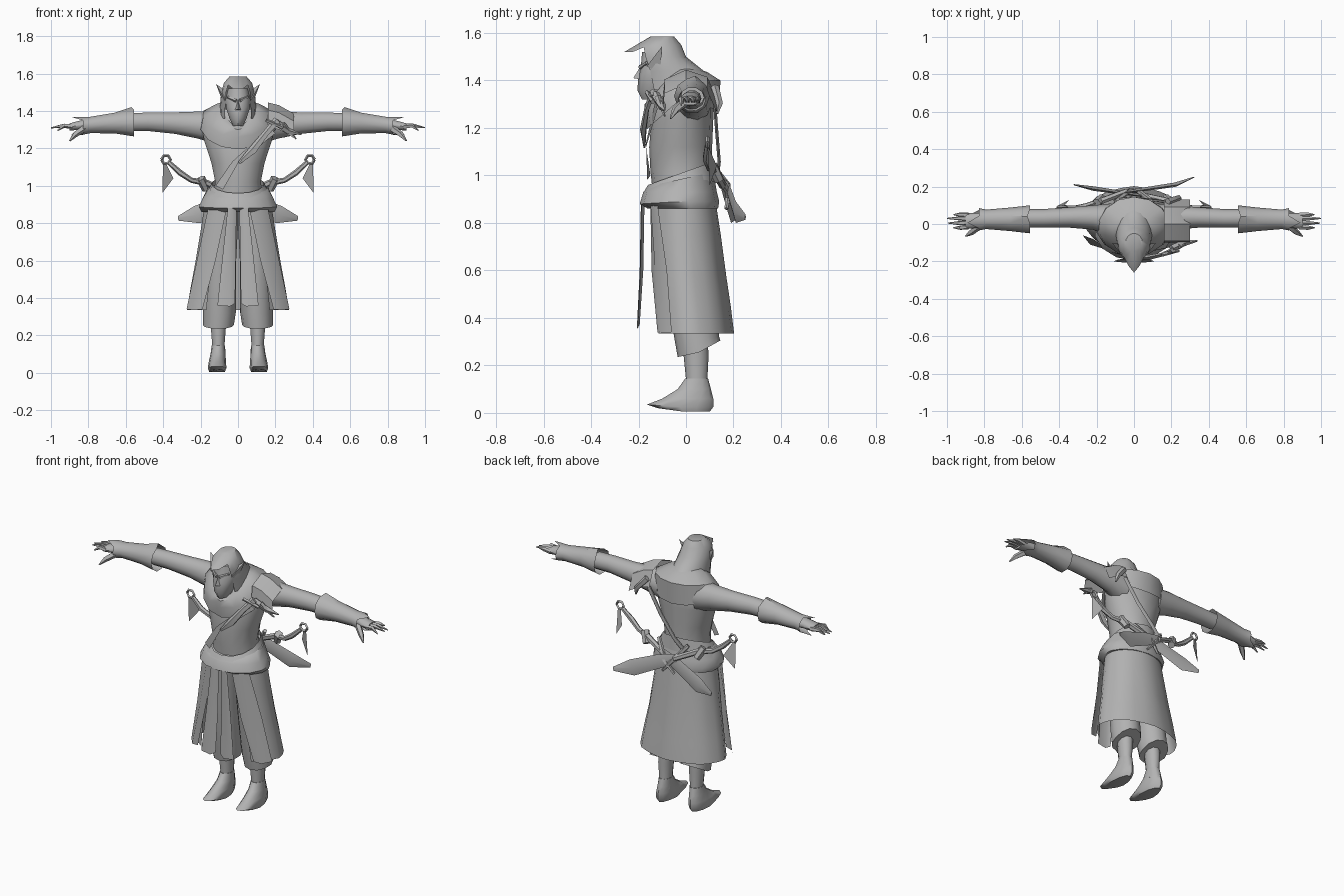
import bpy, bmesh, math
from mathutils import Vector

cloth = bpy.data.materials.new("plain grey")
cloth.diffuse_color = (0.45, 0.45, 0.45, 1)


def finish(name, verts, faces, angle=50):
    me = bpy.data.meshes.new(name)
    me.from_pydata([tuple(v) for v in verts], [], faces)
    bm = bmesh.new()
    bm.from_mesh(me)
    bmesh.ops.recalc_face_normals(bm, faces=bm.faces)
    bm.to_mesh(me)
    bm.free()
    me.materials.append(cloth)
    ob = bpy.data.objects.new(name, me)
    bpy.context.collection.objects.link(ob)
    bpy.ops.object.select_all(action='DESELECT')
    ob.select_set(True)
    bpy.context.view_layer.objects.active = ob
    bpy.ops.object.shade_smooth_by_angle(angle=math.radians(angle))
    return ob


def loft(name, rings, caps=(True, True), closed=True, skip=None, angle=50):
    """Skin a list of equal-length point rings."""
    n = len(rings[0])
    verts = [p for r in rings for p in r]
    faces = []
    for i in range(len(rings) - 1):
        for j in range(n if closed else n - 1):
            if skip and skip(i, j):
                continue
            k = (j + 1) % n
            faces.append((i * n + j, i * n + k, (i + 1) * n + k, (i + 1) * n + j))
    if closed and caps[0]:
        faces.append(tuple(range(n)))
    if closed and caps[1]:
        faces.append(tuple(range((len(rings) - 1) * n, len(rings) * n)))
    return finish(name, verts, faces, angle)


def level(z, rx, y0, y1, cx=0, n=14, zf=0, zb=0):
    """Horizontal oval from y0 to y1; zf / zb shift its front and back."""
    out = []
    for k in range(n):
        a = 2 * math.pi * k / n - math.pi / 2
        s = math.sin(a)
        dz = zf * max(0, -s) + zb * max(0, s)
        out.append((cx + rx * math.cos(a), (y0 + y1) / 2 + (y1 - y0) / 2 * s, z + dz))
    return out


def cross(s, x, y, z, ry, rz, n=10):
    """Oval across the x axis."""
    return [(s * x, y + ry * math.cos(2 * math.pi * k / n), z + rz * math.sin(2 * math.pi * k / n))
            for k in range(n)]


def rod(name, pts, radii, n=6, flat=1.0):
    """Tapered rod along a path, optionally flattened in depth."""
    pts = [Vector(p) for p in pts]
    rings = []
    for i, p in enumerate(pts):
        d = (pts[min(i + 1, len(pts) - 1)] - pts[max(i - 1, 0)]).normalized()
        ref = Vector((0, 1, 0)) if abs(d.y) < 0.9 else Vector((0, 0, 1))
        u = d.cross(ref).normalized()
        w = d.cross(u)
        rings.append([p + radii[i] * (u * math.cos(2 * math.pi * k / n)
                      + w * flat * math.sin(2 * math.pi * k / n)) for k in range(n)])
    return loft(name, rings)


# torso, sash and cowl
loft("torso", [level(0.93, 0.14, -0.14, 0.11), level(1.02, 0.125, -0.15, 0.11),
               level(1.12, 0.145, -0.155, 0.11), level(1.24, 0.185, -0.145, 0.115),
               level(1.34, 0.205, -0.12, 0.115), level(1.41, 0.12, -0.09, 0.09)])
loft("sash", [level(0.86, 0.2, -0.16, 0.135), level(0.89, 0.215, -0.195, 0.14, zf=-0.01),
              level(0.93, 0.195, -0.18, 0.13), level(0.985, 0.165, -0.155, 0.115, zf=-0.03, zb=0.03)])
loft("sash_upper_wrap", [level(0.955, 0.175, -0.175, 0.125, zf=-0.02, zb=0.02),
                         level(1.01, 0.14, -0.16, 0.12, zf=-0.05, zb=0.05)], caps=(False, False))
loft("cowl", [level(1.33, 0.205, -0.165, 0.14, zf=-0.135, zb=-0.06),
              level(1.40, 0.19, -0.175, 0.145, zf=-0.14, zb=0.0),
              level(1.44, 0.115, -0.175, 0.09, zf=-0.14, zb=-0.005),
              level(1.45, 0.08, -0.14, 0.05, zf=-0.13, zb=0)], caps=(False, False))

# hood with an open front and a pointed peak
hood = [level(1.36, 0.1, -0.175, 0.10, n=16, zb=0.06), level(1.44, 0.095, -0.185, 0.05, n=16, zb=0.02),
        level(1.50, 0.09, -0.20, 0.0, n=16), level(1.55, 0.075, -0.205, -0.02, n=16, zf=-0.015),
        level(1.585, 0.045, -0.15, -0.05, n=16)]
for k, y in ((0, -0.26), (1, -0.225), (15, -0.225)):
    x, _, z = hood[3][k]
    hood[3][k] = (x, y, 1.52)
loft("hood", hood, caps=(False, True), skip=lambda i, j: i < 3 and j in (0, 1, 14, 15))

# face with brow, nose and ears
loft("face", [level(1.32, 0.028, -0.185, -0.08, n=10), level(1.36, 0.048, -0.205, -0.06, n=10),
              level(1.42, 0.068, -0.20, -0.05, n=10), level(1.46, 0.07, -0.19, -0.05, n=10),
              level(1.52, 0.055, -0.185, -0.05, n=10)])
finish("nose", [(0, -0.185, 1.47), (-0.016, -0.195, 1.405), (0.016, -0.195, 1.405), (0, -0.222, 1.41)],
       [(0, 1, 3), (0, 3, 2), (1, 2, 3), (0, 2, 1)], 20)
for s in (-1, 1):
    finish("ear", [(s * 0.07, -0.165, 1.46), (s * 0.07, -0.11, 1.51), (s * 0.075, -0.11, 1.43),
                   (s * 0.118, -0.10, 1.545)], [(0, 1, 3), (1, 2, 3), (2, 0, 3), (0, 2, 1)], 20)
    rod("brow", [(s * 0.01, -0.193, 1.455), (s * 0.055, -0.165, 1.475)], [0.01, 0.007], 5)

for s in (-1, 1):
    # sleeves, cuffs and hands
    loft("sleeve", [cross(s, 0.12, 0.02, 1.31, 0.09, 0.09), cross(s, 0.22, 0.035, 1.325, 0.065, 0.075),
                    cross(s, 0.34, 0.035, 1.335, 0.055, 0.06), cross(s, 0.48, 0.03, 1.342, 0.05, 0.052),
                    cross(s, 0.58, 0.03, 1.34, 0.05, 0.05)])
    cuff = [cross(s, 0.555, 0.025, 1.335, 0.075, 0.075), cross(s, 0.66, 0.025, 1.335, 0.063, 0.058),
            cross(s, 0.79, 0.025, 1.325, 0.052, 0.046), cross(s, 0.83, 0.025, 1.32, 0.06, 0.05)]
    for k in (3, 8):
        x, y, z = cuff[3][k]
        cuff[3][k] = (x + s * 0.06, y, z)
    cuff[0][2] = (s * 0.57, 0.04, 1.42)
    loft("cuff", cuff, caps=(False, False))
    loft("palm", [cross(s, 0.74, 0.025, 1.325, 0.04, 0.035), cross(s, 0.83, 0.02, 1.325, 0.04, 0.028),
                  cross(s, 0.90, 0.015, 1.315, 0.042, 0.02)])
    for y, e, z in ((-0.02, 0.965, 1.295), (0.005, 0.995, 1.31), (0.03, 1.0, 1.31), (0.05, 0.965, 1.32)):
        rod("finger", [(s * 0.885, y * 0.9 + 0.003, 1.316), (s * 0.93, y, 1.322), (s * e, y, z)],
            [0.014, 0.012, 0.003], 5)
    rod("thumb", [(s * 0.82, -0.005, 1.31), (s * 0.87, -0.045, 1.275), (s * 0.90, -0.065, 1.24)],
        [0.02, 0.016, 0.004], 5)

    # trousers, shins and shoes
    loft("trouser_leg", [level(0.255, 0.083, -0.035, 0.145, s * 0.105, 12, -0.02, 0.05),
                         level(0.32, 0.088, -0.05, 0.14, s * 0.1, 12),
                         level(0.60, 0.085, -0.09, 0.11, s * 0.095, 12),
                         level(0.88, 0.09, -0.11, 0.10, s * 0.085, 12)])
    loft("shin", [level(0.08, 0.038, 0.0, 0.095, s * 0.105, 10), level(0.14, 0.034, 0.0, 0.09, s * 0.105, 10),
                  level(0.24, 0.042, -0.01, 0.095, s * 0.105, 10), level(0.34, 0.045, -0.01, 0.09, s * 0.1, 10)])
    loft("shoe", [level(0.005, 0.042, -0.12, 0.1, s * 0.112, 12, 0.015),
                  level(0.025, 0.05, -0.165, 0.115, s * 0.112, 12, 0.01),
                  level(0.06, 0.046, -0.10, 0.115, s * 0.11, 12),
                  level(0.10, 0.04, -0.035, 0.105, s * 0.107, 12),
                  level(0.145, 0.036, -0.003, 0.093, s * 0.105, 12)])

    # inner coat front, hanging beside the front panel
    loft("inner_coat_panel", [[(s * 0.06, -0.15, 0.88), (s * 0.11, -0.15, 0.88), (s * 0.16, -0.12, 0.88)],
                              [(s * 0.12, -0.145, 0.6), (s * 0.17, -0.13, 0.6), (s * 0.22, -0.08, 0.6)],
                              [(s * 0.19, -0.12, 0.34), (s * 0.235, -0.11, 0.335), (s * 0.275, -0.06, 0.34)]],
         closed=False)

    # front panel halves
    loft("front_panel", [[(s * 0.008, -0.175, 0.88), (s * 0.03, -0.19, 0.88), (s * 0.055, -0.185, 0.88)],
                         [(s * 0.012, -0.18, 0.6), (s * 0.04, -0.195, 0.6), (s * 0.085, -0.19, 0.6)],
                         [(s * 0.016, -0.195, 0.37), (s * 0.045, -0.207, 0.355), (s * 0.11, -0.2, 0.36)]],
         closed=False)

    # crossed short swords: ringed handle, guard and broad blade
    d = 0.0 if s > 0 else 0.02
    rod("sword_handle", [(s * 0.37, 0.09, 1.125), (s * 0.31, 0.085, 1.07), (s * 0.25, 0.10, 1.03),
                         (s * 0.17, 0.125, 1.015), (s * 0.04, 0.155 + d, 0.955)],
        [0.012, 0.016, 0.014, 0.018, 0.016])
    ring = [(s * (0.385 + 0.024 * math.cos(a)), 0.09, 1.14 + 0.024 * math.sin(a))
            for a in [i * math.pi / 3 for i in range(7)]]
    rod("pommel_ring", ring, [0.008] * 7, 4)
    finish("pommel_cloth", [(s * 0.40, 0.09, 1.13), (s * 0.405, 0.10, 0.96), (s * 0.345, 0.13, 1.04),
                            (s * 0.385, 0.085, 1.12)], [(0, 1, 2, 3)])
    rod("sword_guard", [(s * 0.20, 0.11, 1.04), (s * 0.17, 0.14, 0.98)], [0.025, 0.022], 6)
    rod("sword_blade", [(s * 0.05, 0.15 + d, 0.96), (-s * 0.05, 0.165 + d, 0.92), (-s * 0.22, 0.19 + d, 0.845),
                        (-s * 0.32, 0.21 + d * 2, 0.825)], [0.025, 0.04, 0.048, 0.012], 4, 0.25)
    rod("scabbard_strut", [(s * 0.1, 0.12, 1.03), (s * 0.02, 0.18, 0.93), (-s * 0.04, 0.17, 0.86)],
        [0.012, 0.014, 0.008], 5)

# long coat skirt, open at the front
def skirt_row(z, rx, y0, y1, wave):
    row = []
    for k in range(19):
        a = math.radians(-52 + 284 * k / 18)
        w = 1 + wave * math.cos(k * 2.1)
        row.append((rx * w * math.cos(a), (y0 + y1) / 2 + (y1 - y0) / 2 * w * math.sin(a), z))
    return row


loft("coat_skirt", [skirt_row(0.89, 0.18, -0.15, 0.125, 0), skirt_row(0.75, 0.2, -0.16, 0.145, 0.01),
                    skirt_row(0.58, 0.225, -0.16, 0.165, 0.025), skirt_row(0.45, 0.25, -0.155, 0.185, 0.02),
                    skirt_row(0.335, 0.27, -0.15, 0.2, 0.015)], closed=False)

# shoulder plate on one side
loft("shoulder_plate", [[(x, y, z + dz) for y, dz in ((-0.1, -0.11), (-0.09, -0.02), (0.0, 0.02),
                                                      (0.09, -0.01), (0.13, -0.10))]
                        for x, z in ((0.16, 1.425), (0.22, 1.41), (0.30, 1.365))], closed=False, angle=30)

# chest strap with sheathed knife and buckle pieces
finish("chest_strap", [(-0.12, -0.15, 1.0), (-0.08, -0.163, 0.98), (0.0, -0.168, 1.12), (-0.03, -0.17, 1.13),
                       (0.17, -0.13, 1.31), (0.2, -0.12, 1.28)], [(0, 1, 2, 3), (3, 2, 5, 4)])
rod("chest_knife", [(0.005, -0.175, 1.12), (0.08, -0.18, 1.19), (0.15, -0.165, 1.28), (0.21, -0.14, 1.35)],
    [0.008, 0.024, 0.018, 0.022], 5, 0.6)
rod("knife_guard", [(0.15, -0.165, 1.35), (0.24, -0.14, 1.31)], [0.01, 0.01], 5)
rod("shoulder_spike", [(0.2, -0.13, 1.34), (0.27, -0.1, 1.29), (0.34, -0.09, 1.275)], [0.02, 0.018, 0.004], 5)
rod("shoulder_spike", [(0.24, -0.12, 1.33), (0.31, -0.09, 1.25)], [0.014, 0.004], 5)
rod("back_buckle", [(0.18, 0.12, 1.37), (0.24, 0.14, 1.30), (0.25, 0.13, 1.26)], [0.02, 0.016, 0.006], 5)
rod("back_strap", [(0.17, 0.12, 1.32), (0.08, 0.13, 1.18), (-0.02, 0.14, 1.06), (-0.1, 0.13, 0.98)],
    [0.014] * 4, 5, 0.5)
